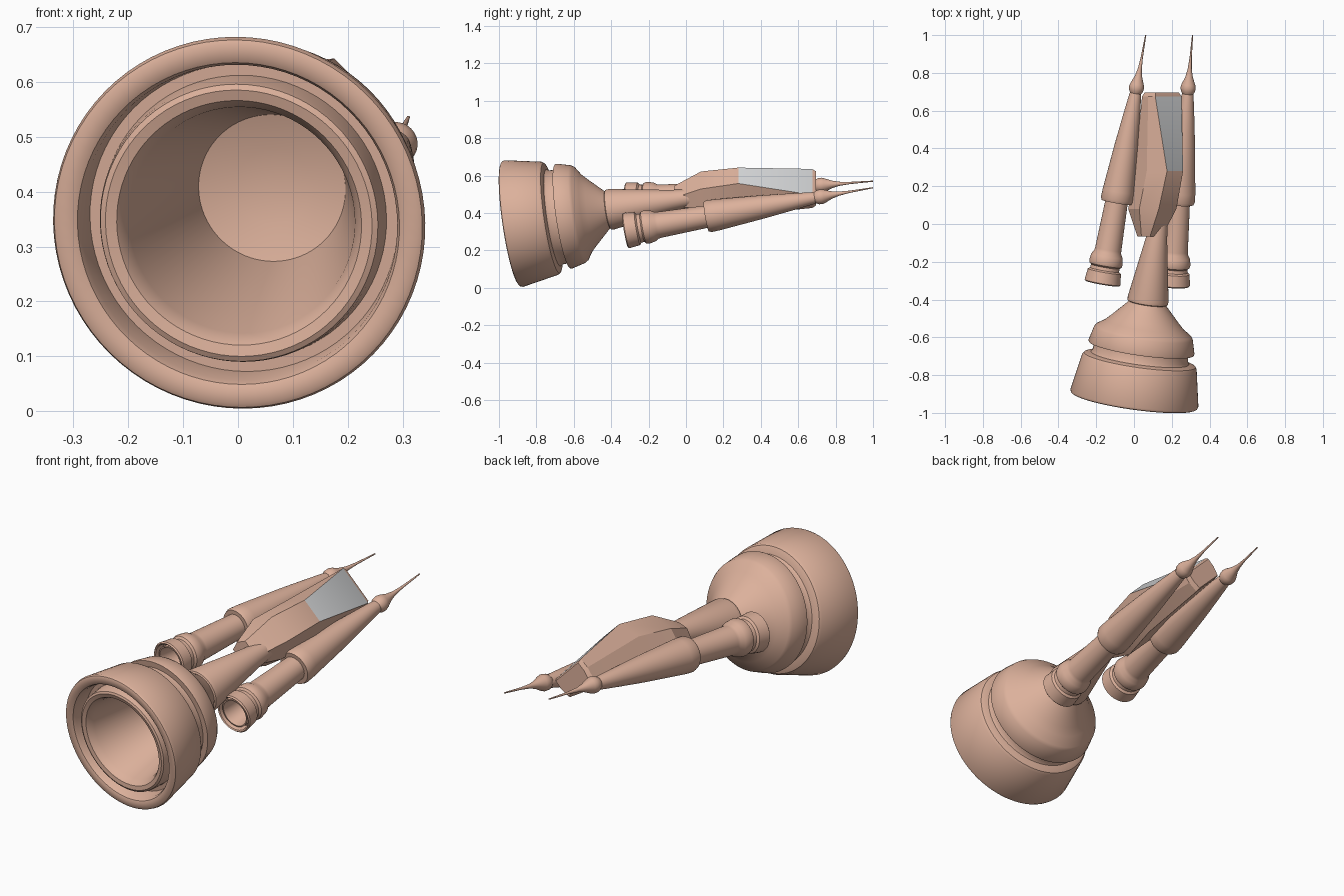
import bpy, bmesh, math
from mathutils import Vector

if "Cube" in bpy.data.objects:
    bpy.data.objects.remove(bpy.data.objects["Cube"])


def material(name, rgb):
    m = bpy.data.materials.new(name)
    m.diffuse_color = (*rgb, 1)
    m.use_nodes = True
    m.node_tree.nodes["Principled BSDF"].inputs["Base Color"].default_value = m.diffuse_color
    return m


CLAY = material("warm clay", (0.72, 0.44, 0.33))
GLASS = material("pale grey", (0.66, 0.67, 0.68))


def finish(bm, name, mats, angle=30):
    bmesh.ops.recalc_face_normals(bm, faces=bm.faces)
    me = bpy.data.meshes.new(name)
    bm.to_mesh(me)
    bm.free()
    for m in mats:
        me.materials.append(m)
    ob = bpy.data.objects.new(name, me)
    bpy.context.collection.objects.link(ob)
    bpy.ops.object.select_all(action='DESELECT')
    bpy.context.view_layer.objects.active = ob
    ob.select_set(True)
    bpy.ops.object.shade_smooth_by_angle(angle=math.radians(angle))
    return ob


def lathe(name, start, axis, profile, segs=64):
    """Turn a (distance, radius) profile around an axis; both ends have radius 0."""
    q = axis.to_track_quat('Z', 'Y')
    bm = bmesh.new()
    rings = []
    for t, r in profile:
        n = 1 if r == 0 else segs
        rings.append([bm.verts.new(start + q @ Vector((
            r * math.cos(2 * math.pi * i / segs), r * math.sin(2 * math.pi * i / segs), t)))
            for i in range(n)])
    for a, b in zip(rings, rings[1:]):
        for i in range(segs):
            j = (i + 1) % segs
            if len(a) == 1:
                bm.faces.new((a[0], b[j], b[i]))
            elif len(b) == 1:
                bm.faces.new((a[i], a[j], b[0]))
            else:
                bm.faces.new((a[i], a[j], b[j], b[i]))
    return finish(bm, name, [CLAY])


# Main engine bell with recessed groove, inner ring and deep bore
bell_start = Vector((0, -0.936, 0.341))
bell_axis = Vector((0.139, 1, 0.147)).normalized()
lathe("engine_bell", bell_start, bell_axis, [
    (0.48, 0), (0.475, 0.07), (0.455, 0.135), (0.05, 0.208), (0.025, 0.218),
    (0.015, 0.225), (0.01, 0.245), (0.015, 0.255), (0.03, 0.258), (0.08, 0.262),
    (0.08, 0.283), (0.02, 0.29), (0.006, 0.296), (0, 0.308),
    (0, 0.33), (0.004, 0.338), (0.016, 0.342), (0.21, 0.306), (0.222, 0.298),
    (0.228, 0.283), (0.232, 0.262), (0.245, 0.254), (0.284, 0.252),
    (0.284, 0.281), (0.292, 0.283), (0.365, 0.264), (0.38, 0.254), (0.41, 0.21),
    (0.44, 0.18), (0.52, 0.105), (0.54, 0.09), (0.54, 0)], 80)

# Tapered stem joining the bell to the hull
lathe("stem", bell_start, bell_axis, [
    (0.525, 0), (0.525, 0.095), (0.532, 0.107), (0.55, 0.109),
    (0.88, 0.056), (1.0, 0.045), (1.0, 0)])

# Two side pods: open nozzle, collar, sleeve and a thin spike
pod_profile = [
    (0.16, 0), (0.16, 0.05), (0.03, 0.062), (0.012, 0.066), (0.012, 0.072),
    (0.04, 0.074), (0.04, 0.08), (0.004, 0.084), (0, 0.09), (0.006, 0.096),
    (0.066, 0.089), (0.074, 0.078), (0.092, 0.076), (0.1, 0.086), (0.115, 0.09),
    (0.15, 0.084), (0.17, 0.072), (0.185, 0.07), (0.44, 0.06),
    (0.44, 0.08), (0.455, 0.086), (0.5, 0.084), (0.75, 0.062), (0.9, 0.046), (1.02, 0.032),
    (1.03, 0.03), (1.045, 0.038), (1.065, 0.04), (1.08, 0.036), (1.12, 0.02),
    (1.16, 0.011), (1.22, 0.006), (1.345, 0.003), (1.345, 0)]
for side, tail, tip in (("left", (-0.168, -0.315, 0.468), (0.062, 1, 0.57)),
                        ("right", (0.2, -0.325, 0.305), (0.31, 1, 0.535))):
    tail, tip = Vector(tail), Vector(tip)
    k = (tip - tail).length / 1.345
    lathe(side + "_pod", tail, (tip - tail).normalized(),
          [(t * k, r) for t, r in pod_profile], 48)

# Hull: six-sided sections rolled 45 degrees
# (y, deck centre x, z, deck half width, side half width, side depth, keel half width, keel depth)
sections = [
    (-0.065, 0.117, 0.512, 0.045, 0.065, 0.045, 0.05, 0.09),
    (0.08, 0.178, 0.575, 0.066, 0.112, 0.10, 0.09, 0.205),
    (0.28, 0.2175, 0.60, 0.06, 0.112, 0.10, 0.098, 0.205),
    (0.675, 0.182, 0.566, 0.098, 0.101, 0.05, 0.092, 0.105),
    (0.695, 0.176, 0.56, 0.088, 0.09, 0.045, 0.08, 0.09)]
up = Vector((1, 0, 1)).normalized()
across = Vector((1, 0, -1)).normalized()
bm = bmesh.new()
rings = []
for y, x, z, w1, w2, d1, w3, d2 in sections:
    mid = Vector((x, y, z))
    rings.append([bm.verts.new(mid + across * s - up * d) for s, d in (
        (-w1, 0), (w1, 0), (w2, d1), (w3, d2), (-w3, d2), (-w2, d1))])
for n, (a, b) in enumerate(zip(rings, rings[1:])):
    for i in range(6):
        j = (i + 1) % 6
        f = bm.faces.new((a[i], a[j], b[j], b[i]))
        # Canopy window is the deck face of the third span
        if n == 2 and i == 0:
            f.material_index = 1
bm.faces.new(rings[0])
bm.faces.new(rings[-1])
finish(bm, "hull", [CLAY, GLASS], 20)
